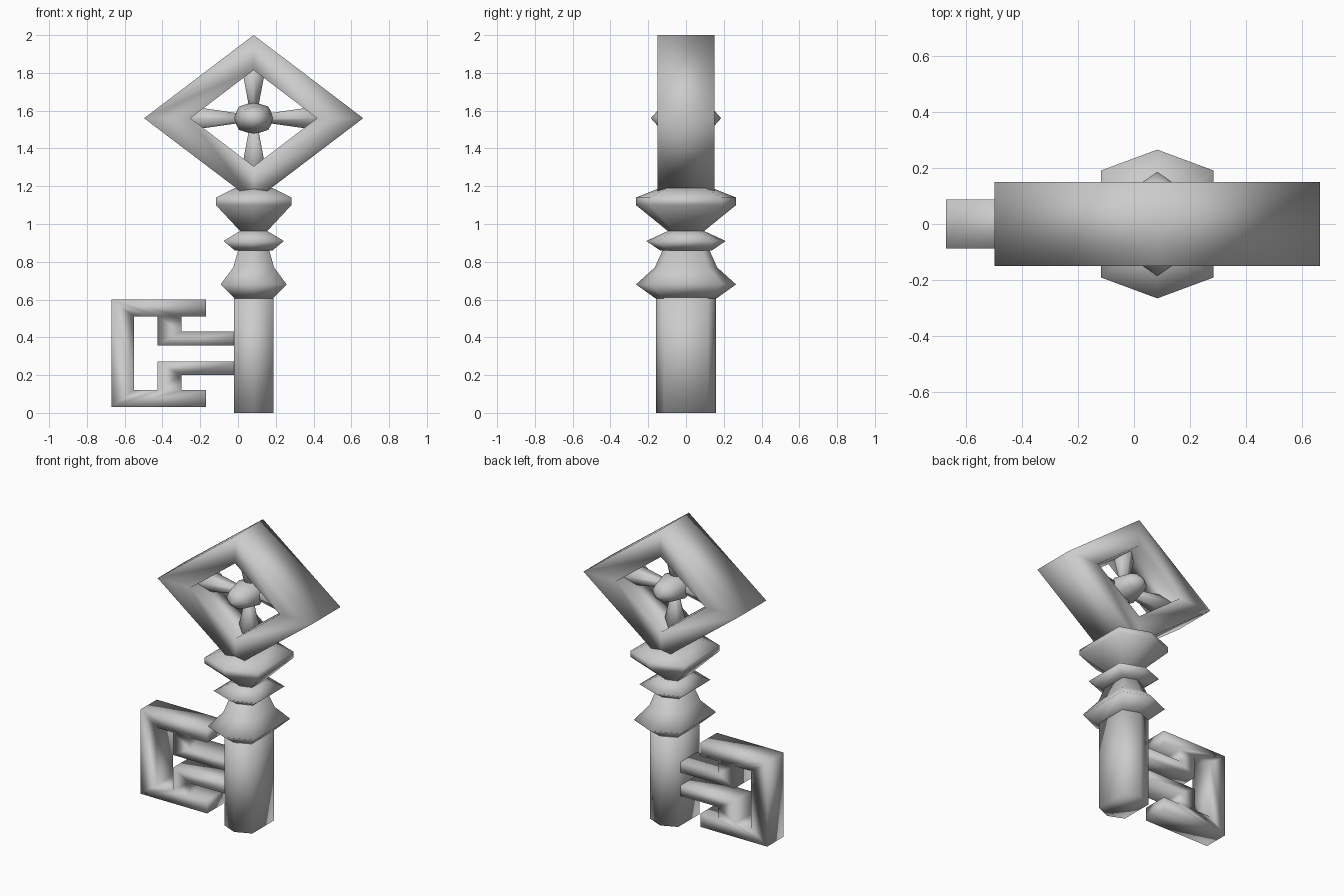
import bpy, bmesh, math
from mathutils import Matrix, Vector

cube = bpy.data.objects.get("Cube")
if cube:
    bpy.data.objects.remove(cube, do_unlink=True)

CX = 0.083          # axis of the shaft and bow
BOW_Z = 1.56        # middle of the bow

metal = bpy.data.materials.new("grey metal")
metal.use_nodes = True
grey = (0.6, 0.6, 0.6, 1)
metal.diffuse_color = grey
metal.node_tree.nodes["Principled BSDF"].inputs["Base Color"].default_value = grey


def finish(name, bm):
    """Turn a bmesh into a smooth shaded metal object."""
    bmesh.ops.recalc_face_normals(bm, faces=bm.faces)
    for f in bm.faces:
        f.smooth = True
    mesh = bpy.data.meshes.new(name)
    bm.to_mesh(mesh)
    bm.free()
    mesh.materials.append(metal)
    obj = bpy.data.objects.new(name, mesh)
    bpy.context.collection.objects.link(obj)


def bridge(bm, a, b):
    for i in range(len(a)):
        j = (i + 1) % len(a)
        bm.faces.new((a[i], a[j], b[j], b[i]))


def hex_loft(name, profile):
    """Loft stretched hexagons through (half width, half depth, height)."""
    bm = bmesh.new()
    rings = []
    for w, d, z in profile:
        s = 0.72 * d
        outline = ((0, -d), (w, -s), (w, s), (0, d), (-w, s), (-w, -s))
        rings.append([bm.verts.new((CX + x, y, z)) for x, y in outline])
    for a, b in zip(rings, rings[1:]):
        bridge(bm, a, b)
    bm.faces.new(rings[0])
    bm.faces.new(rings[-1])
    finish(name, bm)


# Shaft and turned collars
hex_loft("shaft", [(0.105, 0.16, 0), (0.105, 0.16, 0.62)])
hex_loft("lower_collar", [(0.10, 0.16, 0.605), (0.175, 0.265, 0.68),
                          (0.108, 0.165, 0.77), (0.08, 0.12, 0.87)])
hex_loft("middle_collar", [(0.10, 0.137, 0.86), (0.16, 0.21, 0.91), (0.06, 0.08, 0.97)])
hex_loft("upper_collar", [(0.06, 0.08, 0.95), (0.2, 0.265, 1.10),
                          (0.2, 0.265, 1.14), (0.10, 0.14, 1.19)])

# Diamond bow frame with a square section
bm = bmesh.new()
loops = []
for w, h, y in ((0.58, 0.44, -0.15), (0.58, 0.44, 0.15),
                (0.335, 0.255, 0.15), (0.335, 0.255, -0.15)):
    loops.append([bm.verts.new((CX + x * w, y, BOW_Z + z * h))
                  for x, z in ((1, 0), (0, 1), (-1, 0), (0, -1))])
for i in range(4):
    bridge(bm, loops[i], loops[(i + 1) % 4])
finish("bow_frame", bm)

# Faceted ball in the middle of the bow
bm = bmesh.new()
bmesh.ops.create_uvsphere(bm, u_segments=8, v_segments=4, radius=1)
bmesh.ops.transform(bm, verts=bm.verts, matrix=Matrix.Translation((CX, 0, BOW_Z))
                    @ Matrix.Diagonal((0.11, 0.186, 0.087, 1))
                    @ Matrix.Rotation(math.pi / 2, 4, 'X'))
finish("bow_ball", bm)

# Flared spokes from the ball to the frame corners
for name, angle, reach in (("left", 90, 0.36), ("top", 0, 0.28),
                           ("right", 270, 0.36), ("bottom", 180, 0.28)):
    bm = bmesh.new()
    bmesh.ops.create_cone(bm, cap_ends=True, segments=6, radius1=0.02,
                          radius2=0.08, depth=reach)
    bmesh.ops.transform(bm, verts=bm.verts, matrix=Matrix.Translation((CX, 0, BOW_Z))
                        @ Matrix.Rotation(math.radians(angle), 4, 'Y')
                        @ Matrix.Translation((0, 0, reach / 2 + 0.02)))
    finish(name + "_spoke", bm)

# Key bit: half the outline, mirrored in height, then extruded
MID = 0.315
half = [(-0.67, 0.285), (-0.17, 0.285), (-0.17, 0.195), (-0.30, 0.195),
        (-0.30, 0.115), (0.02, 0.115), (0.02, 0.043), (-0.425, 0.043),
        (-0.425, 0.195), (-0.55, 0.195)]
outline = [(x, MID - z) for x, z in half] + [(x, MID + z) for x, z in reversed(half)]
bm = bmesh.new()
front = [bm.verts.new((x, -0.088, z)) for x, z in outline]
back = [bm.verts.new((x, 0.088, z)) for x, z in outline]
bridge(bm, front, back)
bm.faces.new(front)
bm.faces.new(back)
finish("key_bit", bm)
